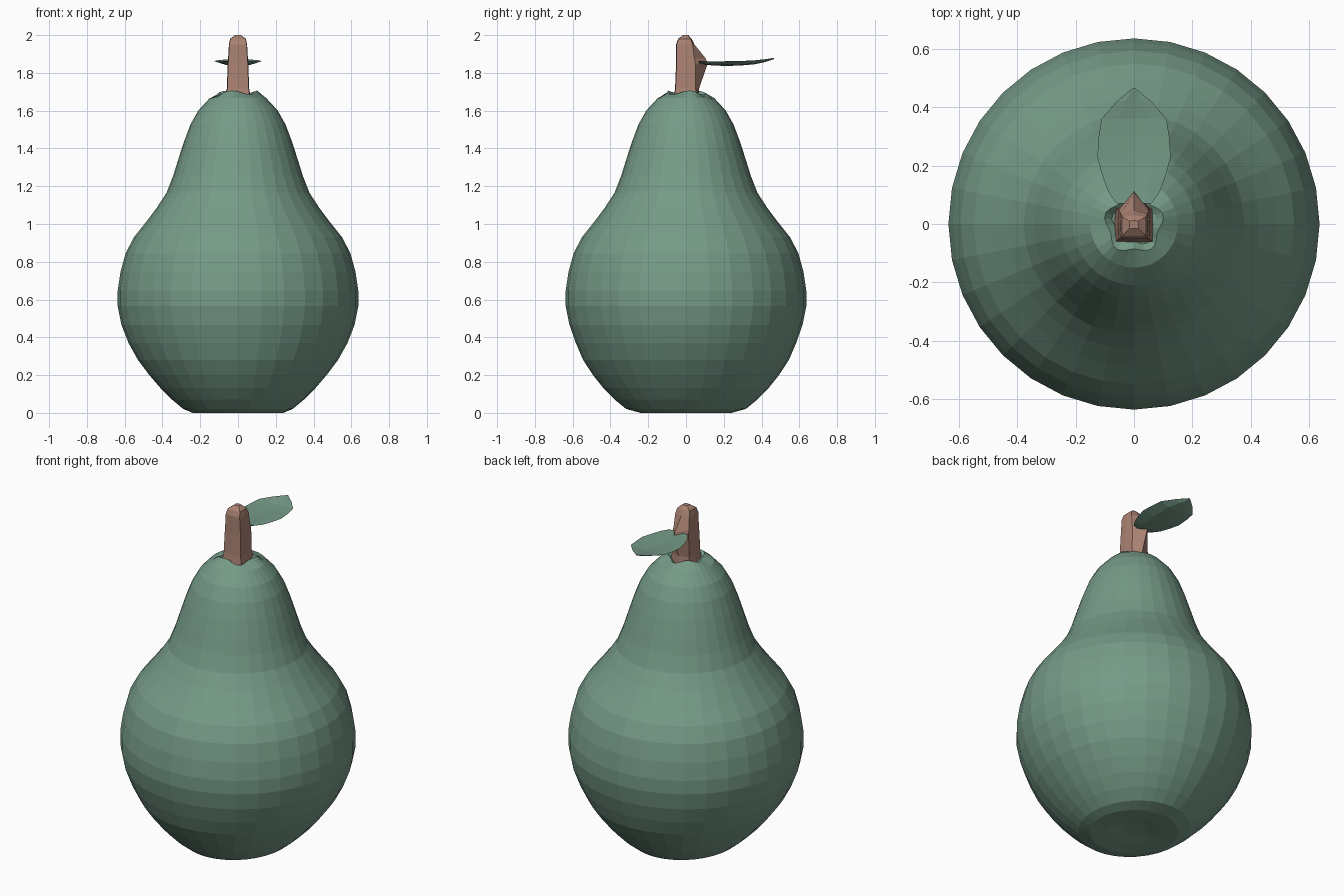
import bpy, bmesh, math


def material(name, rgb):
    m = bpy.data.materials.new(name)
    m.diffuse_color = (*rgb, 1)
    return m


def loft(name, rings, mat):
    """Skin a list of equal-length rings and close both ends."""
    bm = bmesh.new()
    loops = [[bm.verts.new(p) for p in ring] for ring in rings]
    n = len(loops[0])
    for a, b in zip(loops, loops[1:]):
        for i in range(n):
            j = (i + 1) % n
            bm.faces.new((a[i], a[j], b[j], b[i]))
    bm.faces.new(loops[0][::-1])
    bm.faces.new(loops[-1])
    bmesh.ops.recalc_face_normals(bm, faces=bm.faces)
    me = bpy.data.meshes.new(name)
    bm.to_mesh(me)
    bm.free()
    me.materials.append(mat)
    ob = bpy.data.objects.new(name, me)
    bpy.context.collection.objects.link(ob)
    return ob


green = material("pear green", (0.18, 0.325, 0.245))
brown = material("stem brown", (0.40, 0.225, 0.17))

# Body: turned profile (radius, z), slightly deeper than wide at the base
profile = [(0.06, 0.025), (0.14, 0.012), (0.24, 0.004), (0.29, 0.025),
           (0.35, 0.075), (0.41, 0.135), (0.47, 0.205), (0.53, 0.285),
           (0.58, 0.375), (0.617, 0.47), (0.637, 0.57), (0.637, 0.65),
           (0.622, 0.75), (0.595, 0.85), (0.55, 0.935), (0.49, 1.01),
           (0.43, 1.09), (0.378, 1.17), (0.343, 1.26), (0.315, 1.35),
           (0.286, 1.44), (0.252, 1.53), (0.21, 1.605), (0.15, 1.67),
           (0.095, 1.71), (0.07, 1.69), (0.03, 1.68)]
SIDES = 32
body = []
for r, z in profile:
    stretch = 1 + 0.1 * max(0, 1 - z / 0.4) if z > 0.02 else 1
    rim = 0.01 if 1.68 < z and r > 0.06 else 0
    ring = []
    for i in range(SIDES):
        a = 2 * math.pi * i / SIDES
        rr = r + rim * math.sin(5 * a)
        ring.append((rr * math.cos(a), rr * stretch * math.sin(a),
                     z + rim * math.sin(3 * a + 1) - rim))
    body.append(ring)
# base sits exactly on the ground
low = min(p[2] for ring in body for p in ring)
body = [[(x, y, z - low) for x, y, z in ring] for ring in body]
loft("pear_body", body, green)

# Stem: squarish rings (half width, front y, back y, back knuckle, z)
stem = []
for w, f, b, k, z in [(0.065, -0.062, 0.06, 0.065, 1.66),
                      (0.056, -0.055, 0.05, 0.07, 1.72),
                      (0.052, -0.05, 0.05, 0.115, 1.85),
                      (0.050, -0.05, 0.045, 0.105, 1.875),
                      (0.046, -0.05, 0.035, 0.045, 1.95),
                      (0.040, -0.04, 0.025, 0.03, 1.98),
                      (0.015, -0.015, 0.01, 0.012, 2.0)]:
    stem.append([(-w, f, z), (0, f * 1.05, z), (w, f, z),
                 (w * 1.05, (f + b) / 2, z), (w, b, z), (0, k, z),
                 (-w, b, z), (-w * 1.05, (f + b) / 2, z)])
loft("stem", stem, brown)

# Leaf: thin cupped cross-sections (y, half width, centre z, thickness)
leaf = []
for y, w, z, t in [(0.07, 0.06, 1.855, 0.012), (0.11, 0.088, 1.85, 0.016),
                   (0.17, 0.11, 1.847, 0.018), (0.23, 0.126, 1.846, 0.018),
                   (0.30, 0.121, 1.848, 0.016), (0.36, 0.112, 1.852, 0.014),
                   (0.42, 0.06, 1.864, 0.012), (0.465, 0.006, 1.876, 0.006)]:
    cup = 0.016 * w / 0.126
    leaf.append([(-w, y, z + cup), (-w / 2, y, z - t / 2 + cup * 0.3),
                 (0, y, z - t / 2), (w / 2, y, z - t / 2 + cup * 0.3),
                 (w, y, z + cup), (w / 2, y, z + t / 2 + cup * 0.3),
                 (0, y, z + t / 2), (-w / 2, y, z + t / 2 + cup * 0.3)])
loft("leaf", leaf, green)
